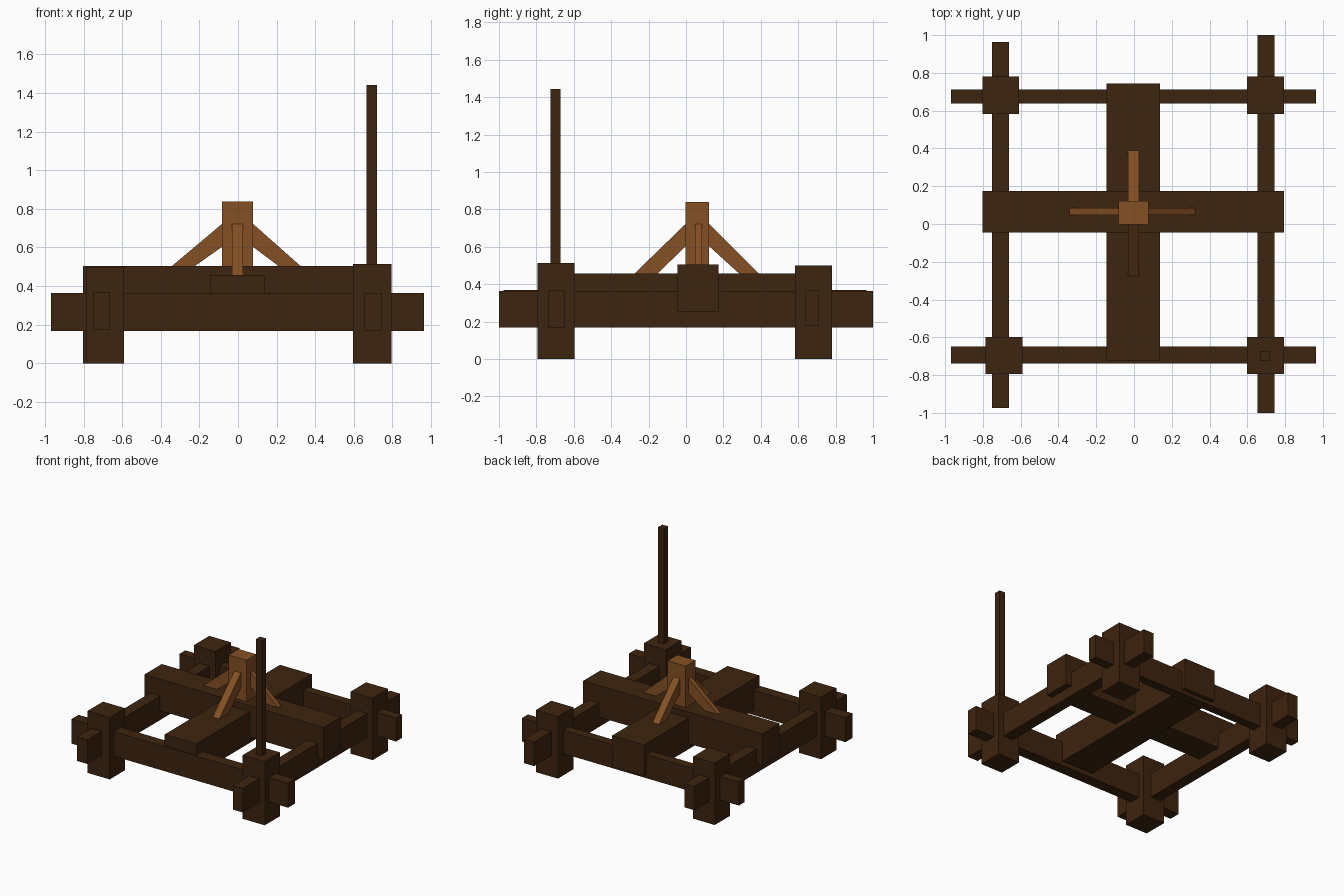
import bpy

if "Cube" in bpy.data.objects:
    bpy.data.objects.remove(bpy.data.objects["Cube"])


def material(name, rgb):
    m = bpy.data.materials.new(name)
    m.diffuse_color = (*rgb, 1)
    m.use_nodes = True
    m.node_tree.nodes["Principled BSDF"].inputs["Base Color"].default_value = m.diffuse_color
    return m


DARK = material("dark timber", (0.048, 0.018, 0.0048))
LIGHT = material("light timber", (0.235, 0.082, 0.018))


def add_mesh(name, verts, faces, mat):
    me = bpy.data.meshes.new(name)
    me.from_pydata(verts, [], faces)
    me.materials.append(mat)
    ob = bpy.data.objects.new(name, me)
    bpy.context.collection.objects.link(ob)
    return ob


def prism(name, quad_a, quad_b, mat):
    """Six-sided solid between two matching quads (a is wound outwards-down)."""
    faces = [(3, 2, 1, 0), (4, 5, 6, 7)]
    faces += [(i, (i + 1) % 4, (i + 1) % 4 + 4, i + 4) for i in range(4)]
    return add_mesh(name, list(quad_a) + list(quad_b), faces, mat)


def box(name, x, y, z, mat=DARK):
    ring = [(x[0], y[0]), (x[1], y[0]), (x[1], y[1]), (x[0], y[1])]
    return prism(name, [(*p, z[0]) for p in ring], [(*p, z[1]) for p in ring], mat)


# Corner posts
box("front_left_post", (-0.787, -0.59), (-0.793, -0.597), (0, 0.50))
box("front_right_post", (0.597, 0.794), (-0.793, -0.597), (0, 0.513))
box("back_left_post", (-0.803, -0.61), (0.583, 0.78), (0, 0.50))
box("back_right_post", (0.597, 0.794), (0.583, 0.78), (0, 0.50))

# Rails passing through the posts
box("front_rail", (-0.969, 0.964), (-0.739, -0.649), (0.167, 0.365))
box("back_rail", (-0.969, 0.964), (0.638, 0.711), (0.175, 0.365))
box("left_rail", (-0.752, -0.662), (-0.975, 0.964), (0.175, 0.369))
box("right_rail", (0.655, 0.745), (-1.0, 1.0), (0.169, 0.364))

# Crossed centre beams
box("cross_beam", (-0.803, 0.795), (-0.046, 0.175), (0.25, 0.504))
box("long_beam", (-0.146, 0.138), (-0.726, 0.744), (0.205, 0.456))

# Tall pole on the front right post
box("corner_pole", (0.667, 0.719), (-0.724, -0.672), (0.45, 1.442))

# Centre post
PX, PY = (-0.083, 0.078), (-0.002, 0.123)
box("centre_post", PX, PY, (0.40, 0.838), LIGHT)


def brace(name, axis, inner, top_foot, low_foot, foot_z, width):
    """Sloping strut from the centre post down into a beam."""
    top_z, low_z, sink = 0.722, 0.603, 0.03
    def at(foot, z):  # follow the edge a little way into the beam
        return foot + (foot - inner) * sink / (z - foot_z)
    prof = [(inner, top_z), (at(top_foot, top_z), foot_z - sink),
            (at(low_foot, low_z), foot_z - sink), (inner, low_z)]
    if (top_foot > inner) == (axis == "x"):
        prof.reverse()
    place = (lambda u, w, z: (u, w, z)) if axis == "x" else (lambda u, w, z: (w, u, z))
    ends = [[place(u, w, z) for u, z in prof] for w in width]
    ob = prism(name, ends[0], ends[1], LIGHT)
    # make every face point outwards
    import bmesh
    bm = bmesh.new()
    bm.from_mesh(ob.data)
    bmesh.ops.recalc_face_normals(bm, faces=bm.faces)
    bm.to_mesh(ob.data)
    bm.free()


# Four braces around the centre post
brace("left_brace", "x", PX[0], -0.342, -0.223, 0.504, (0.047, 0.085))
brace("right_brace", "x", PX[1], 0.324, 0.21, 0.504, (0.047, 0.085))
brace("front_brace", "y", PY[0], -0.276, -0.152, 0.456, (-0.032, 0.027))
brace("back_brace", "y", PY[1], 0.389, 0.285, 0.456, (-0.032, 0.027))
